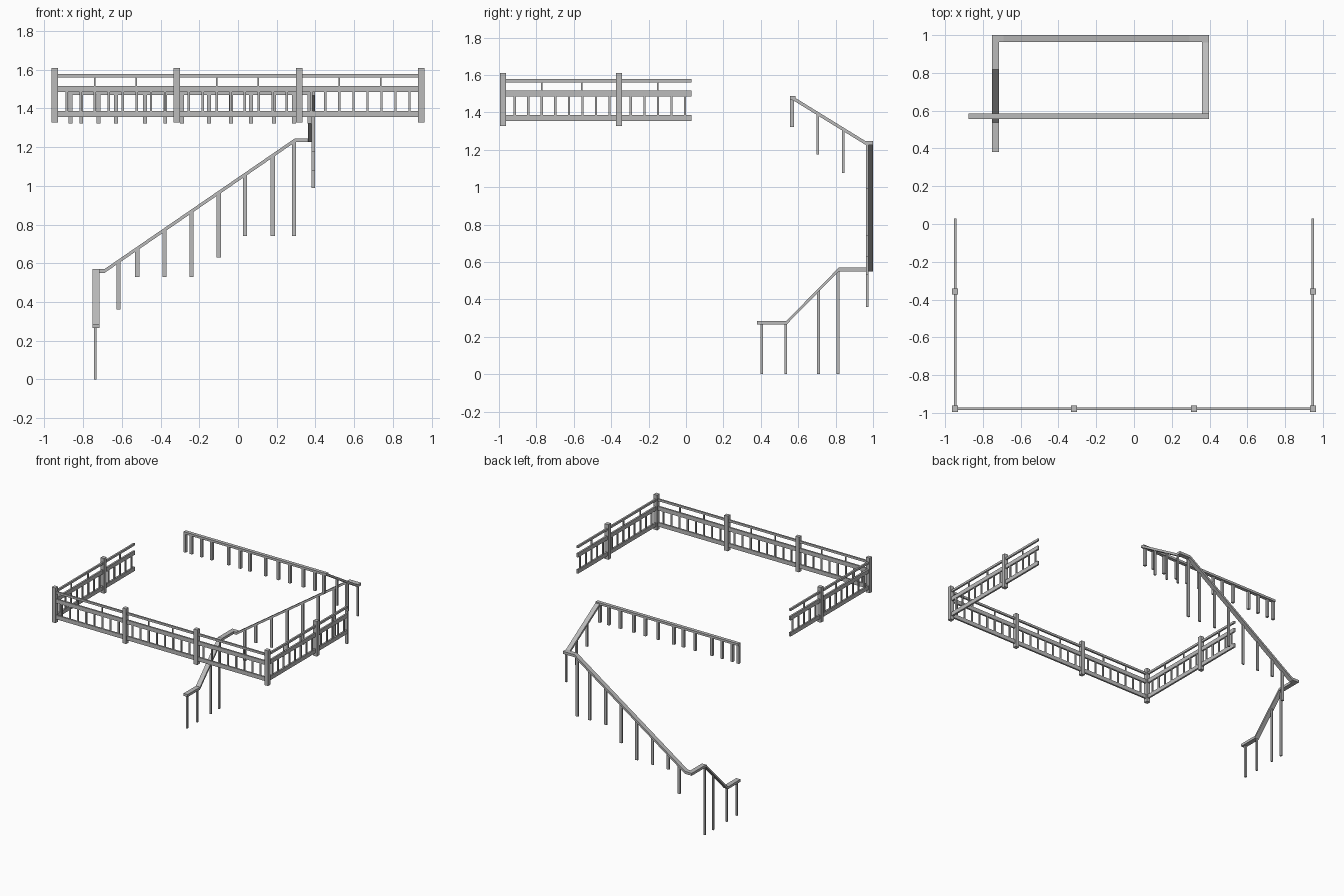
import bpy
import bmesh
from mathutils import Vector, Matrix

cube = bpy.data.objects.get("Cube")
if cube:
    bpy.data.objects.remove(cube, do_unlink=True)

grey = bpy.data.materials.new("painted_grey")
grey.use_nodes = True
colour = (0.5, 0.5, 0.5, 1)
grey.diffuse_color = colour
grey.node_tree.nodes["Principled BSDF"].inputs["Base Color"].default_value = colour


def finish(name, bm):
    bmesh.ops.recalc_face_normals(bm, faces=bm.faces)
    mesh = bpy.data.meshes.new(name)
    bm.to_mesh(mesh)
    bm.free()
    mesh.materials.append(grey)
    obj = bpy.data.objects.new(name, mesh)
    bpy.context.collection.objects.link(obj)
    return obj


def add_box(bm, low, high):
    low, high = Vector(low), Vector(high)
    place = Matrix.Translation((low + high) / 2) @ Matrix.Diagonal((*(high - low), 1))
    bmesh.ops.create_cube(bm, size=1, matrix=place)


def upright(bm, x, y, z0, z1, wx, wy):
    add_box(bm, (x - wx / 2, y - wy / 2, z0), (x + wx / 2, y + wy / 2, z1))


def sweep(name, points, width, height):
    """Rectangular rail along a path, mitred in plan, with upright sides."""
    bm = bmesh.new()
    pts = [Vector(p) for p in points]
    dirs = [(b - a).to_2d().normalized() for a, b in zip(pts, pts[1:])]
    rings = []
    for i, p in enumerate(pts):
        d0, d1 = dirs[max(i - 1, 0)], dirs[min(i, len(dirs) - 1)]
        n0, n1 = Vector((-d0.y, d0.x)), Vector((-d1.y, d1.x))
        side = (n0 + n1) / (1 + n0.dot(n1)) * width / 2
        rings.append([bm.verts.new((p.x + s * side.x, p.y + s * side.y, p.z + t * height / 2))
                      for s, t in ((-1, -1), (1, -1), (1, 1), (-1, 1))])
    for a, b in zip(rings, rings[1:]):
        for k in range(4):
            m = (k + 1) % 4
            bm.faces.new((a[k], a[m], b[m], b[k]))
    bm.faces.new(rings[0])
    bm.faces.new(rings[-1])
    return finish(name, bm)


# Balcony fence: posts, three rails, balusters and spacers
SIDE, FRONT, END, MID = 0.947, -0.978, 0.03, -0.357
RAILS = ((1.355, 1.387), (1.485, 1.517), (1.56, 1.577))
THICK = 0.014
bays = [-SIDE, -0.317, 0.317, SIDE]

posts = bmesh.new()
for x in bays:
    upright(posts, x, FRONT, 1.327, 1.61, 0.032, 0.032)
for s in (-1, 1):
    upright(posts, s * SIDE, MID, 1.327, 1.61, 0.032, 0.032)
finish("fence_posts", posts)

rails = bmesh.new()
for z0, z1 in RAILS:
    add_box(rails, (-SIDE, FRONT - THICK / 2, z0), (SIDE, FRONT + THICK / 2, z1))
    for s in (-1, 1):
        x = s * SIDE
        add_box(rails, (x - THICK / 2, FRONT, z0), (x + THICK / 2, END, z1))
finish("fence_rails", rails)

BALUSTERS = [0.062 + 0.0725 * i for i in range(8)]
SPACERS = [0.207, 0.421]
infill = bmesh.new()
for offsets, z0, z1, w in ((BALUSTERS, 1.387, 1.485, 0.012), (SPACERS, 1.517, 1.56, 0.008)):
    for start in bays[:-1]:
        for d in offsets:
            upright(infill, start + d, FRONT, z0, z1, w, 0.01)
    for start in (FRONT, MID):
        for d in offsets:
            if start + d < END:
                for s in (-1, 1):
                    upright(infill, s * SIDE, start + d, z0, z1, 0.01, w)
finish("fence_balusters", infill)

# Upper landing handrail
sweep("landing_handrail", [(-0.875, 0.571, 1.478), (0.398, 0.571, 1.478)], 0.028, 0.018)
landing = bmesh.new()
for x in (-0.866, -0.81, -0.72, -0.63, -0.48, -0.376, -0.29, -0.15,
          -0.036, 0.067, 0.186, 0.29, 0.37):
    upright(landing, x, 0.567, 1.322, 1.472, 0.02, 0.02)
finish("landing_balusters", landing)

# Stair handrail turning down three flights
BACK, LEFT, RIGHT = 0.982, -0.733, 0.379
sweep("stair_handrail", [
    (RIGHT, 0.558, 1.478), (RIGHT, 0.575, 1.473), (RIGHT, 0.96, 1.236), (RIGHT, BACK, 1.236),
    (0.295, BACK, 1.236), (-0.69, BACK, 0.56), (LEFT, BACK, 0.56),
    (LEFT, 0.817, 0.56), (LEFT, 0.537, 0.275), (LEFT, 0.38, 0.275)], 0.037, 0.02)

# Stair balusters, flight by flight
stairs = bmesh.new()
for y, z0, z1 in ((0.705, 1.175, 1.39), (0.84, 1.077, 1.308), (0.968, 0.99, 1.235)):
    upright(stairs, 0.389, y, z0, z1, 0.016, 0.013)
for x, z0, z1 in ((-0.618, 0.36, 0.607), (-0.52, 0.53, 0.675), (-0.38, 0.53, 0.77),
                  (-0.24, 0.53, 0.866), (-0.1, 0.63, 0.962), (0.036, 0.74, 1.056),
                  (0.18, 0.74, 1.155), (0.29, 0.74, 1.232)):
    upright(stairs, x, 0.969, z0, z1, 0.022, 0.012)
for y, z1 in ((0.405, 0.27), (0.533, 0.27), (0.708, 0.447), (0.813, 0.555)):
    upright(stairs, -0.737, y, 0, z1, 0.013, 0.015)
finish("stair_balusters", stairs)
